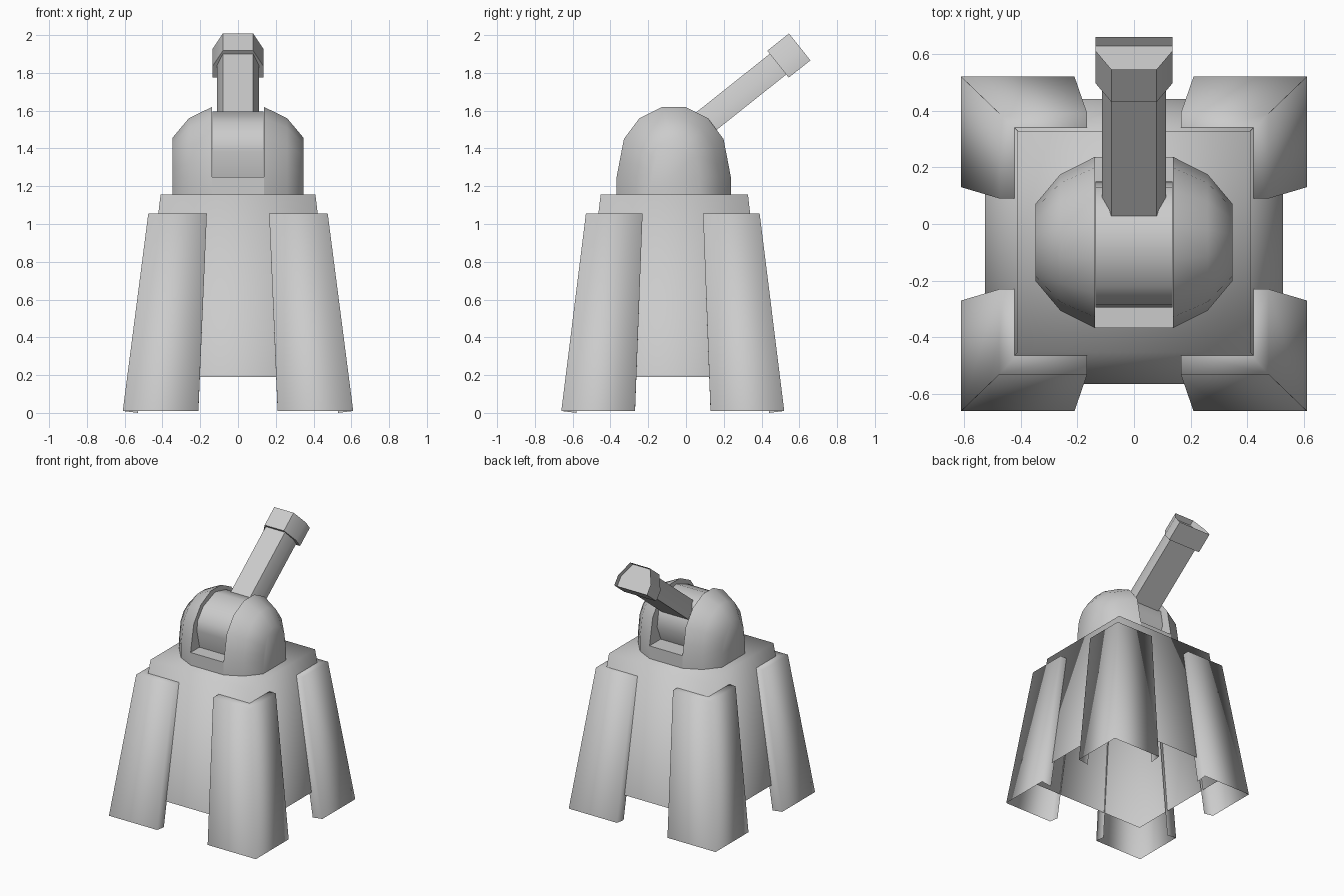
import bpy, bmesh, math
from mathutils import Vector, Matrix

if "Cube" in bpy.data.objects:
    bpy.data.objects.remove(bpy.data.objects["Cube"])

YC = -0.07  # centre line of the tower in y


def finish(name, bm, angle, fix=True):
    if fix:
        bmesh.ops.recalc_face_normals(bm, faces=bm.faces[:])
    me = bpy.data.meshes.new(name)
    bm.to_mesh(me)
    bm.free()
    ob = bpy.data.objects.new(name, me)
    bpy.context.collection.objects.link(ob)
    bpy.ops.object.select_all(action='DESELECT')
    ob.select_set(True)
    bpy.context.view_layer.objects.active = ob
    bpy.ops.object.shade_smooth_by_angle(angle=math.radians(angle))
    return ob


def loft(bm, rings, closed=True, cap_start=True, cap_end=True):
    vs = [[bm.verts.new(p) for p in r] for r in rings]
    n = len(vs[0])
    for a, b in zip(vs, vs[1:]):
        for i in range(n if closed else n - 1):
            j = (i + 1) % n
            bm.faces.new((a[i], a[j], b[j], b[i]))
    if cap_start:
        bm.faces.new(vs[0][::-1])
    end = bm.faces.new(vs[-1]) if cap_end else None
    return vs, end


def rect(hx, hy, yc, z, xc=0):
    return [(xc + sx * hx, yc + sy * hy, z)
            for sx, sy in ((-1, -1), (1, -1), (1, 1), (-1, 1))]


# Tapered hollow tower, open underneath
bm = bmesh.new()
loft(bm, [rect(0.525, 0.503, -0.062, 0.19), rect(0.41, 0.39, -0.062, 1.155)],
     cap_start=False)
finish("tower_body", bm, 95)

# Four L-shaped corner legs with short returns and a capped top
low = [(0.21, 0.51, 0), (0.21, 0.59, 0.01), (0.61, 0.59, 0.01),
       (0.61, 0.20, 0.01), (0.53, 0.20, 0)]
high = [(0.165, 0.38), (0.165, 0.46), (0.475, 0.46), (0.475, 0.16), (0.40, 0.16)]
for sx, xn in ((-1, "left"), (1, "right")):
    for sy, yn in ((-1, "front"), (1, "back")):
        bm = bmesh.new()
        vs, _ = loft(bm, [[(sx * x, YC + sy * y, z) for x, y, z in low],
                          [(sx * x, YC + sy * y, 1.055) for x, y in high]],
                     closed=False, cap_start=False, cap_end=False)
        t = vs[1]
        inner = bm.verts.new((sx * 0.40, YC + sy * 0.38, 1.055))
        bm.faces.new((t[0], t[1], t[2], inner))
        bm.faces.new((inner, t[2], t[3], t[4]))
        finish(f"{yn}_{xn}_leg", bm, 95)

# Dome: two rounded cheeks either side of a slot
half = [(0.30, 1.15), (0.30, 1.25), (0.285, 1.33), (0.262, 1.45),
        (0.18, 1.56), (0.06, 1.62)]
profile = half + [(-y, z) for y, z in reversed(half)]
stations = [(0.137, 0.302, 1.62), (0.26, 0.24, 1.56), (0.348, 0.135, 1.455)]


def cheek_ring(sx, x, h, top):
    k = (top - 1.25) / 0.37
    return [(sx * x, -0.065 + y * h / 0.30, z if z <= 1.25 else 1.25 + (z - 1.25) * k)
            for y, z in profile]


for sx, xn in ((-1, "left"), (1, "right")):
    bm = bmesh.new()
    loft(bm, [cheek_ring(sx, *s) for s in stations])
    finish(f"dome_{xn}_cheek", bm, 50)

# Floor of the slot between the cheeks
bm = bmesh.new()
loft(bm, [rect(0.137, 0.302, -0.065, 1.15), rect(0.137, 0.302, -0.065, 1.25)])
finish("dome_slot_floor", bm, 30)

# Faceted drum that carries the barrel
drum = [(-0.26, 1.24), (-0.295, 1.385), (-0.285, 1.46), (-0.22, 1.54),
        (-0.08, 1.595), (0.05, 1.565), (0.13, 1.48), (0.15, 1.36), (0.10, 1.24)]
bm = bmesh.new()
loft(bm, [[(x, y, z) for y, z in drum] for x in (-0.135, 0.135)])
finish("barrel_drum", bm, 40)


# Raised barrel and muzzle: sections are flat below and narrowed on top
def section(start, angle, along, top_w, side_w, h):
    d = Vector((0, math.cos(angle), math.sin(angle)))
    up = Vector((0, -math.sin(angle), math.cos(angle)))
    side = Vector((1, 0, 0))
    c = Vector(start) + d * along
    pts = [(-side_w, -h), (side_w, -h), (side_w, -h * 0.15),
           (top_w, h), (-top_w, h), (-side_w, -h * 0.15)]
    return [c + side * u + up * v for u, v in pts]


ang = math.radians(38.5)
base = (0, 0.487, 1.846)
bm = bmesh.new()
loft(bm, [section(base, ang, a, 0.08, 0.112, 0.07) for a in (-0.62, 0.02)])
finish("barrel", bm, 60)

bm = bmesh.new()
_, end = loft(bm, [section(base, ang, a, 0.08, 0.135, 0.091) for a in (0, 0.147)])
bmesh.ops.inset_region(bm, faces=[end], thickness=0.05)
d = Vector((0, math.cos(ang), math.sin(ang)))
bmesh.ops.translate(bm, verts=end.verts[:], vec=-d * 0.04)
finish("muzzle", bm, 50)
